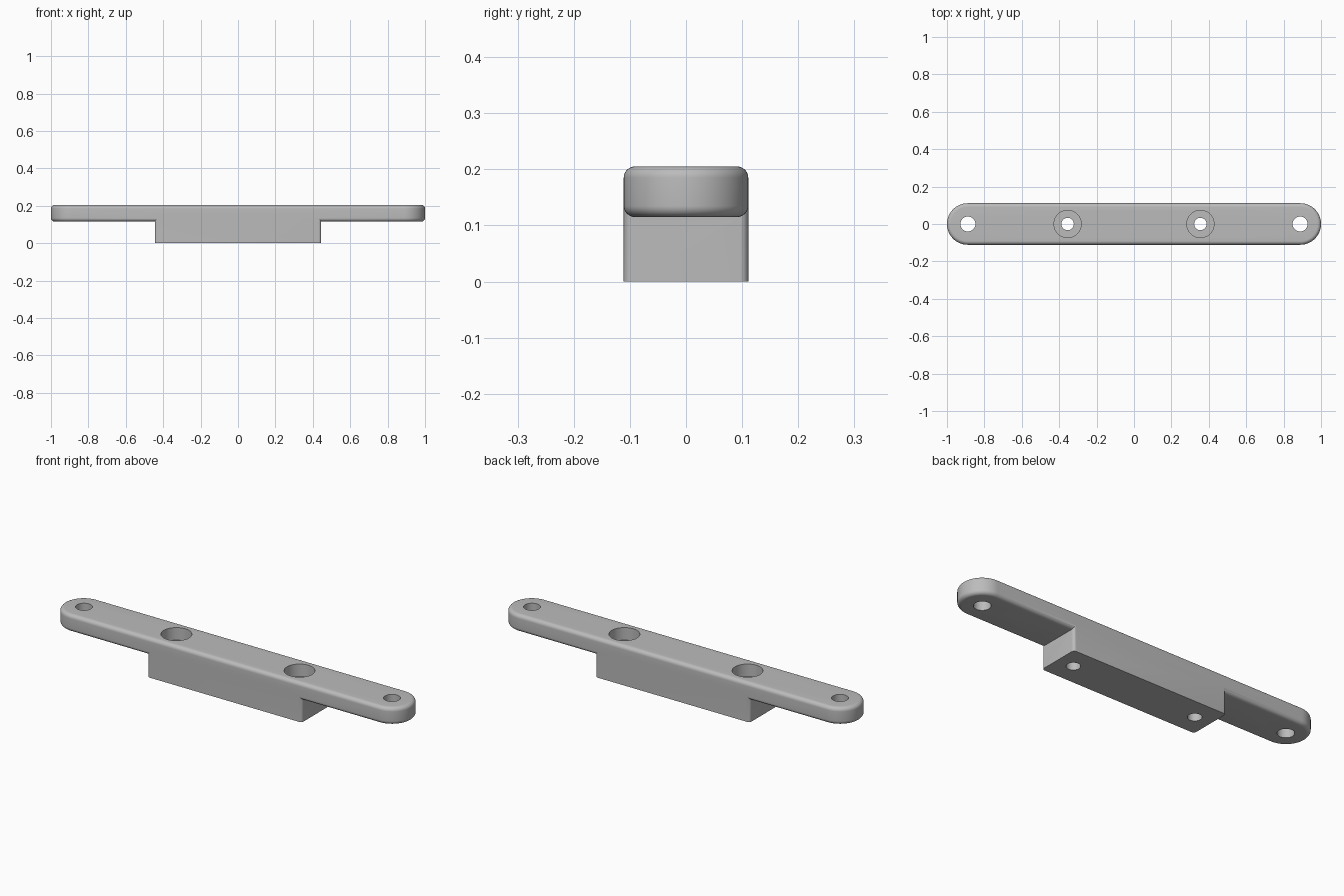
import bpy, bmesh, math

cube = bpy.data.objects.get("Cube")
if cube:
    bpy.data.objects.remove(cube, do_unlink=True)

HALF_WIDTH = 0.111
BOTTOM, TOP = 0.115, 0.205
ROUND = 0.02

grey = bpy.data.materials.new("plain_grey")
grey.use_nodes = True
grey.diffuse_color = (0.5, 0.5, 0.5, 1)
grey.node_tree.nodes["Principled BSDF"].inputs["Base Color"].default_value = (0.5, 0.5, 0.5, 1)


def outline(half_x, half_y, radius, steps=24):
    """Rounded rectangle, counter-clockwise."""
    points = []
    corners = ((1, 1), (-1, 1), (-1, -1), (1, -1))
    for quarter, (sx, sy) in enumerate(corners):
        for i in range(steps + 1):
            a = (quarter + i / steps) * math.pi / 2
            points.append((sx * (half_x - radius) + radius * math.cos(a),
                           sy * (half_y - radius) + radius * math.sin(a)))
    return points


def loft(name, layers):
    """Solid through a stack of (z, outline) layers."""
    bm = bmesh.new()
    rings = [[bm.verts.new((x, y, z)) for x, y in pts] for z, pts in layers]
    for low, high in zip(rings, rings[1:]):
        for i in range(len(low)):
            j = (i + 1) % len(low)
            bm.faces.new((low[i], low[j], high[j], high[i]))
    bm.faces.new(rings[0][::-1])
    bm.faces.new(rings[-1])
    bmesh.ops.remove_doubles(bm, verts=bm.verts, dist=1e-5)
    mesh = bpy.data.meshes.new(name)
    bm.to_mesh(mesh)
    bm.free()
    mesh.materials.append(grey)
    obj = bpy.data.objects.new(name, mesh)
    bpy.context.collection.objects.link(obj)
    return obj


def combine(target, tool, operation):
    """Apply a boolean and drop the helper."""
    mod = target.modifiers.new(operation, "BOOLEAN")
    mod.operation, mod.object, mod.solver = operation, tool, "EXACT"
    bpy.context.view_layer.objects.active = target
    bpy.ops.object.modifier_apply(modifier=mod.name)
    bpy.data.objects.remove(tool, do_unlink=True)


def drill(target, x, radius, low):
    pts = [(px + x, py) for px, py in outline(radius, radius, radius, 12)]
    cutter = loft("hole_cutter", [(low, pts), (TOP + 0.1, pts)])
    cutter.hide_render = True
    combine(target, cutter, "DIFFERENCE")


# Long round-ended bar with softened rims
layers = []
for base, start in ((BOTTOM + ROUND, -90), (TOP - ROUND, 0)):
    for i in range(9):
        a = math.radians(start + 90 * i / 8)
        inset = ROUND * (1 - math.cos(a))
        r = HALF_WIDTH - inset
        layers.append((base + ROUND * math.sin(a), outline(1 - inset, r, r)))
bar = loft("mounting_bar", layers)

# Central block under the bar
pts = outline(0.445, HALF_WIDTH, 0.015, 8)
block = loft("centre_block", [(0, pts), (0.16, pts)])
combine(bar, block, "UNION")

# End holes, screw holes and their counterbores
for side in (-1, 1):
    drill(bar, side * 0.888, 0.04, -0.1)
    drill(bar, side * 0.355, 0.033, -0.1)
    drill(bar, side * 0.355, 0.073, TOP - 0.065)

bpy.ops.object.select_all(action="DESELECT")
bar.select_set(True)
bpy.context.view_layer.objects.active = bar
bpy.ops.object.shade_smooth_by_angle(angle=math.radians(30))
